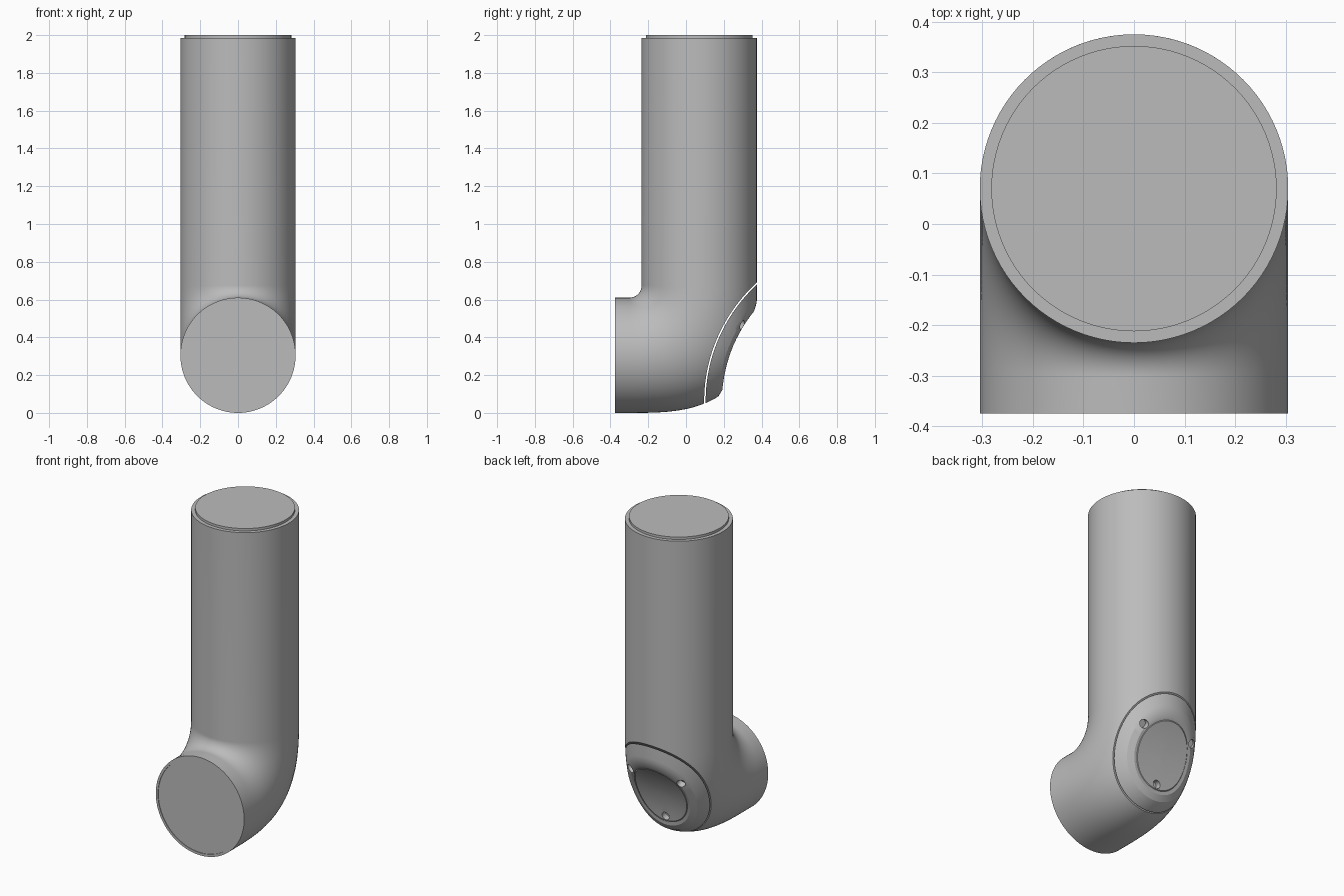
import bpy, bmesh
from math import sin, cos, pi, radians
from mathutils import Matrix, Vector

if "Cube" in bpy.data.objects:
    bpy.data.objects.remove(bpy.data.objects["Cube"])

RADIUS = 0.305          # pipe radius
TUBE_Y = 0.07           # axis of the upright pipe
BEND_Y, BEND_Z = -0.3, 0.675   # centre of the bend
AXIS_Y, AXIS_Z = 0.946, 0.06   # centre of the hollow arc of the cover
SEGMENTS, STEPS = 96, 32

grey = bpy.data.materials.new("grey_metal")
grey.use_nodes = True
grey.diffuse_color = (0.5, 0.5, 0.5, 1)
grey.node_tree.nodes["Principled BSDF"].inputs["Base Color"].default_value = (0.5, 0.5, 0.5, 1)


def add_object(name, bm):
    bmesh.ops.recalc_face_normals(bm, faces=bm.faces)
    mesh = bpy.data.meshes.new(name)
    bm.to_mesh(mesh)
    bm.free()
    obj = bpy.data.objects.new(name, mesh)
    bpy.context.collection.objects.link(obj)
    mesh.materials.append(grey)
    return obj


def bridge(bm, rings):
    """Skin a list of equal closed rings of points; returns the vertex rings."""
    loops = [[bm.verts.new(p) for p in ring] for ring in rings]
    for a, b in zip(loops, loops[1:]):
        for i in range(len(a)):
            j = (i + 1) % len(a)
            bm.faces.new((a[i], a[j], b[j], b[i]))
    return loops


def fan(bm, loop, centre):
    tip = bm.verts.new(centre)
    for i in range(len(loop)):
        bm.faces.new((loop[i], loop[(i + 1) % len(loop)], tip))


def cutter(radius, depth, matrix, sides):
    bm = bmesh.new()
    bmesh.ops.create_cone(bm, cap_ends=True, segments=sides, radius1=radius,
                          radius2=radius, depth=depth, matrix=matrix)
    obj = add_object("cutter", bm)
    obj.hide_render = True
    return obj


def cut(target, tool):
    mod = target.modifiers.new("cut", 'BOOLEAN')
    mod.operation = 'DIFFERENCE'
    mod.solver = 'EXACT'
    mod.object = tool
    bpy.context.view_layer.objects.active = target
    bpy.ops.object.modifier_apply(modifier=mod.name)
    bpy.data.objects.remove(tool)


def smooth(obj):
    bpy.ops.object.select_all(action='DESELECT')
    obj.select_set(True)
    bpy.context.view_layer.objects.active = obj
    bpy.ops.object.shade_smooth_by_angle(angle=radians(25))


def bend_shape(s):
    """Bend radius and roundness, from the inner (-1) to the outer (1) side."""
    return BEND_Y * -1 + TUBE_Y + RADIUS * s, 2.5 + 0.5 * s


# Elbow pipe: circles swept down the tube, round the bend and out to the front
def top_ring(z, scale):
    return [(scale * RADIUS * sin(2 * pi * i / SEGMENTS),
             TUBE_Y + scale * RADIUS * cos(2 * pi * i / SEGMENTS), z) for i in range(SEGMENTS)]


def front_ring(y, scale):
    return [(x, y, RADIUS - (v - TUBE_Y)) for x, v, _ in top_ring(0, scale)]


def bend_ring(t):
    ring = []
    for i in range(SEGMENTS):
        a = 2 * pi * i / SEGMENTS
        r, n = bend_shape(cos(a))
        c, s = max(cos(t), 0), max(sin(t), 0)
        k = r / (c ** n + s ** n) ** (1 / n)
        ring.append((RADIUS * sin(a), BEND_Y + k * c, BEND_Z - k * s))
    return ring


bm = bmesh.new()
rings = [top_ring(2.0, 0.925), top_ring(1.985, 0.925), top_ring(1.985, 1)]
rings += [bend_ring(pi / 2 * k / STEPS) for k in range(STEPS + 1)]
rings += [front_ring(-0.375, 1), front_ring(-0.375, 0.95), front_ring(-0.371, 0.95)]
loops = bridge(bm, rings)
bm.faces.new(loops[0])
bm.faces.new(loops[-1])
pipe = add_object("elbow_pipe", bm)
cut(pipe, cutter(0.85, 1.0, Matrix.Translation((0, AXIS_Y, AXIS_Z)) @ Matrix.Rotation(pi / 2, 4, 'Y'), 256))
smooth(pipe)


# Rear cover: concave plug that continues the outline of the bend
MID = radians(23)


def arc_point(r, theta, rho):
    a = MID + rho * cos(theta) / 0.8
    return Vector((rho * sin(theta), AXIS_Y - r * cos(a), AXIS_Z + r * sin(a)))


def inside(p):
    if abs(p.x) >= RADIUS:
        return False
    r, n = bend_shape((1 - (p.x / RADIUS) ** 2) ** 0.5)
    return max(p.y - BEND_Y, 0) ** n + max(BEND_Z - p.z, 0) ** n <= r ** n


def cover_ring(r, inset=0.0, scale=1.0):
    ring = []
    for i in range(SEGMENTS):
        theta = 2 * pi * i / SEGMENTS
        lo, hi = 0.0, 0.6
        for _ in range(30):
            m = (lo + hi) / 2
            lo, hi = (m, hi) if inside(arc_point(r, theta, m)) else (lo, m)
        ring.append(arc_point(r, theta, (lo - inset) * scale))
    return ring


FACE = 0.756
bm = bmesh.new()
rings = [cover_ring(0.842, 0, s) for s in (0.3, 0.6, 0.85)]
rings += [cover_ring(r) for r in (0.842, 0.825, 0.808, 0.79, 0.775)]
rings += [cover_ring(FACE, 0.022)]
# shallow groove around the centre disc
rings += [cover_ring(r, 0.022, s) for r, s in ((FACE, 0.91), (FACE + 0.006, 0.905),
                                              (FACE + 0.006, 0.89), (FACE, 0.885))]
rings += [cover_ring(FACE, 0.022, s) for s in (0.7, 0.45, 0.2)]
loops = bridge(bm, rings)
fan(bm, loops[0], arc_point(0.842, 0, 0))
fan(bm, loops[-1], arc_point(FACE, 0, 0))
cover = add_object("rear_cover", bm)

# Three screw holes
for x, degrees in ((-0.175, 32), (0.175, 32), (0, 9)):
    a = radians(degrees)
    axis = Vector((0, -cos(a), sin(a)))
    place = Matrix.Translation(Vector((x, AXIS_Y, AXIS_Z)) + axis * 0.75)
    cut(cover, cutter(0.025, 0.08, place @ axis.to_track_quat('Z', 'Y').to_matrix().to_4x4(), 24))
smooth(cover)
